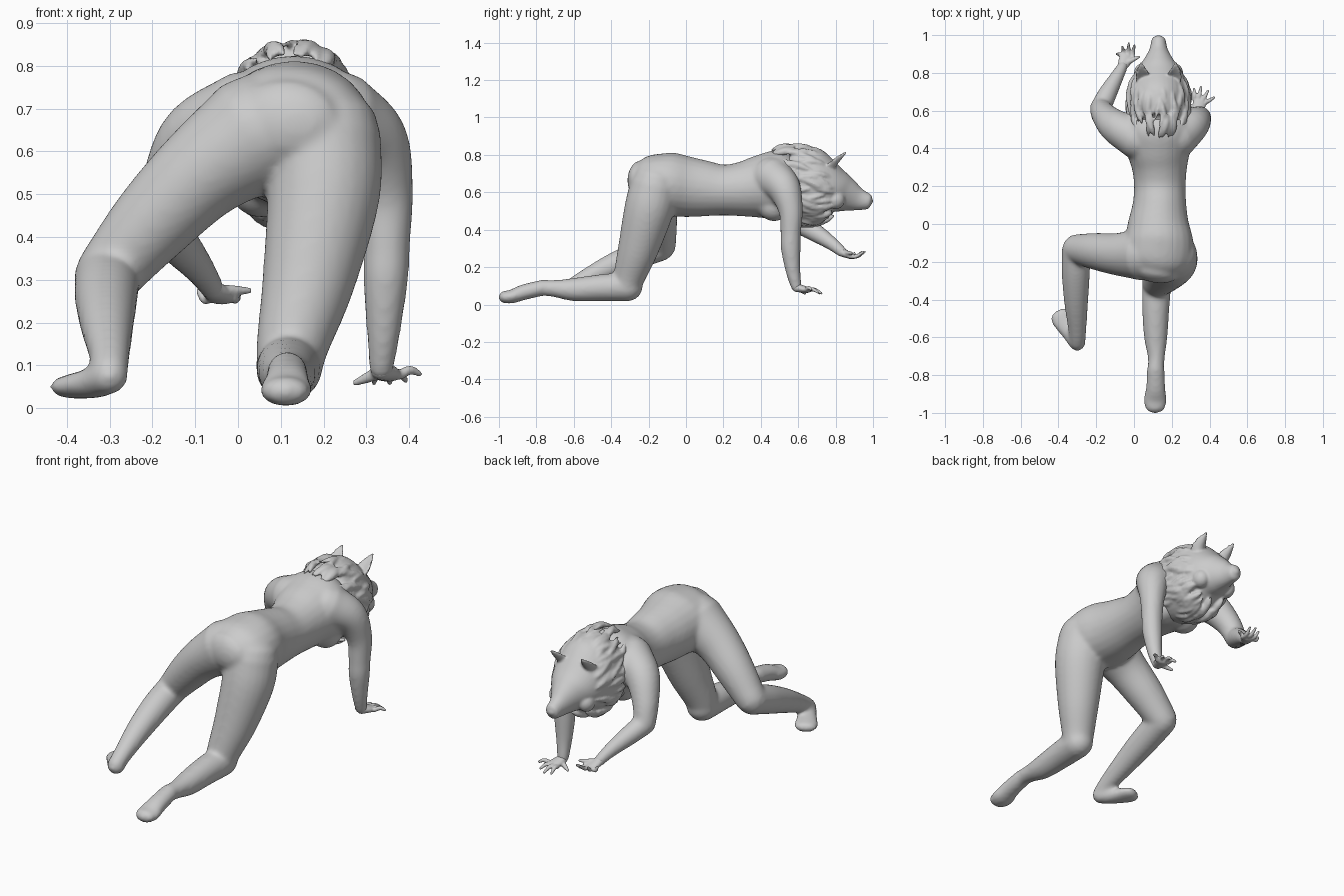
import bpy, bmesh, math, random
from mathutils import Vector

random.seed(4)
Y, Z = Vector((0, 1, 0)), Vector((0, 0, 1))


def spline(pts, t):
    """Catmull-Rom sample of (x, y, z, side radius, up radius)"""
    n = len(pts) - 1
    i = min(int(t), n - 1)
    f = t - i
    b, c = pts[i], pts[i + 1]
    a = pts[i - 1] if i else b * 2 - c
    d = pts[i + 2] if i + 2 <= n else c * 2 - b
    return 0.5 * (2 * b + (c - a) * f + (2 * a - 5 * b + 4 * c - d) * f * f
                  + (3 * b - a - 3 * c + d) * f ** 3)


def loft(bm, rows, ref=Y, cap=1.0, cup=0.0, steps=5, sides=24):
    """Rounded tube through rows, with domed ends"""
    pts = [Vector(tuple(r) if len(r) == 5 else tuple(r) + (r[3],)) for r in rows]
    count = (len(pts) - 1) * steps
    samples = [spline(pts, k / steps) for k in range(count + 1)]
    pos = [Vector(s[:3]) for s in samples]
    rings = []
    for k, s in enumerate(samples):
        t = (pos[min(k + 1, count)] - pos[max(k - 1, 0)]).normalized()
        rings.append((pos[k], t, max(s[3], .002), max(s[4], .002)))
    domes = [[], []]
    for e, (p, t, a, b) in enumerate((rings[0], rings[-1])):
        for ang in (25, 50, 70, 84):
            q = math.radians(ang)
            off = t * min(a, b) * cap * math.sin(q) * (1 if e else -1)
            domes[e].append((p + off, t, a * math.cos(q), b * math.cos(q)))
    rings = domes[0][::-1] + rings + domes[1]
    last = None
    for p, t, a, b in rings:
        side = t.cross(ref).normalized()
        up = side.cross(t)
        ring = []
        for j in range(sides):
            w = 2 * math.pi * j / sides
            u = math.cos(w)
            ring.append(bm.verts.new(p + side * a * u + up * (b * math.sin(w) + cup * a * u * u)))
        if last:
            for j in range(sides):
                m = (j + 1) % sides
                bm.faces.new((last[j], last[m], ring[m], ring[j]))
        else:
            bm.faces.new(ring[::-1])
        last = ring
    bm.faces.new(last)


def ball(bm, c, r):
    res = bmesh.ops.create_uvsphere(bm, u_segments=24, v_segments=16, radius=1)
    for v in res["verts"]:
        v.co = Vector(c) + Vector(v.co[i] * r[i] for i in range(3))


def finish(bm, name, voxel, iterations):
    """Fuse the overlapping pieces into one smooth skin"""
    bmesh.ops.recalc_face_normals(bm, faces=bm.faces)
    me = bpy.data.meshes.new(name)
    bm.to_mesh(me)
    bm.free()
    ob = bpy.data.objects.new(name, me)
    bpy.context.collection.objects.link(ob)
    m = ob.modifiers.new("fuse", 'REMESH')
    m.mode, m.voxel_size, m.use_smooth_shade = 'VOXEL', voxel, True
    s = ob.modifiers.new("soften", 'SMOOTH')
    s.factor, s.iterations = 0.5, iterations
    return ob


# Torso and chest
bm = bmesh.new()
loft(bm, [(.11, -.25, .67, .13, .10), (.12, -.19, .665, .18, .14), (.13, -.1, .645, .185, .17),
          (.13, 0, .63, .163, .163), (.135, .1, .62, .143, .15), (.137, .2, .612, .137, .136),
          (.135, .3, .617, .147, .147), (.13, .4, .63, .175, .17), (.13, .5, .64, .2, .185),
          (.13, .58, .64, .16, .15)], Z, .6)
for x in (.055, .205):
    ball(bm, (x, .47, .525), (.08, .085, .08))

# Straight leg: thigh, shin, foot
loft(bm, [(.2, -.165, .63, .135), (.2, -.2, .5, .132), (.165, -.255, .3, .109),
          (.13, -.3, .16, .087), (.12, -.315, .105, .079)])
loft(bm, [(.12, -.31, .095, .078), (.115, -.45, .09, .072), (.115, -.6, .08, .062),
          (.118, -.7, .085, .046), (.115, -.77, .09, .042)], Z)
loft(bm, [(.115, -.765, .09, .046, .043), (.115, -.87, .065, .052, .042),
          (.112, -.93, .043, .062, .037), (.112, -.968, .04, .055, .034)], Z)

# Bent leg: thigh, shin, foot
loft(bm, [(.04, -.16, .64, .14), (-.085, -.16, .55, .113), (-.2, -.145, .435, .098),
          (-.3, -.132, .318, .079)])
loft(bm, [(-.305, -.135, .31, .077), (-.308, -.27, .26, .074), (-.306, -.42, .195, .063),
          (-.3, -.56, .125, .048), (-.3, -.625, .085, .043)], Z)
loft(bm, [(-.3, -.63, .075, .044, .042), (-.335, -.575, .06, .048, .037),
          (-.375, -.51, .052, .06, .03), (-.392, -.48, .05, .056, .027)], Z)

# Arms
loft(bm, [(.23, .46, .68, .11), (.31, .525, .62, .09), (.345, .56, .5, .065), (.347, .56, .38, .055),
          (.345, .56, .3, .053), (.34, .572, .18, .04), (.335, .59, .095, .03)])
loft(bm, [(.02, .45, .68, .11), (-.095, .515, .63, .09), (-.157, .575, .53, .068),
          (-.178, .612, .44, .057)])
loft(bm, [(-.178, .612, .43, .056), (-.14, .69, .385, .05), (-.09, .78, .325, .037),
          (-.06, .835, .28, .029)])
finish(bm, "body", .010, 12)


# Hands: palm, four fingers and a thumb
def hand(name, wrist, knuckle, tips, thumb, lift):
    bm = bmesh.new()
    w, k = Vector(wrist), Vector(knuckle)
    loft(bm, [(*w, .026, .024), (*w.lerp(k, .5), .034, .02), (*k, .036, .016)], Z)
    across = (k - w).cross(Z).normalized()
    for i, tip in enumerate(tips):
        base = k + across * (-.03 + .02 * i)
        tip = Vector(tip)
        mid = base.lerp(tip, .5) + Z * lift
        loft(bm, [(*base, .012), (*mid, .011), (*tip, .007)], Z, sides=10)
    th = Vector(thumb)
    base = w.lerp(k, .25)
    loft(bm, [(*base, .017), (*base.lerp(th, .55), .013), (*th, .008)], Z, sides=10)
    finish(bm, name, .005, 3)


hand("right_hand", (.335, .592, .09), (.35, .65, .078),
     [(.318, .715, .06), (.355, .725, .06), (.392, .705, .065), (.425, .67, .08)],
     (.275, .635, .06), .01)
hand("left_hand", (-.062, .832, .28), (-.038, .885, .258),
     [(-.092, .9, .275), (-.062, .938, .28), (-.028, .955, .283), (.002, .945, .28)],
     (.025, .885, .275), -.012)

# Head: mane, skull and muzzle
bm = bmesh.new()
head = [(.13, .43, .72, .09, .09), (.13, .5, .67, .135, .175), (.13, .58, .645, .16, .208),
        (.13, .68, .63, .162, .206), (.13, .76, .615, .143, .158), (.13, .81, .603, .12, .118),
        (.13, .86, .585, .083, .092), (.13, .92, .563, .05, .062), (.13, .975, .55, .037, .042)]
loft(bm, head, Z, .5, steps=6, sides=40)
ball(bm, (.13, .985, .553), (.022, .016, .018))
profile = [Vector(r) for r in head]

# Hair locks flowing back over the mane
for n in range(130):
    ang = random.uniform(0, 2 * math.pi)
    start = random.uniform(1.7, 4.6)
    turn = random.uniform(-.25, .25)
    size = random.uniform(.011, .019)
    rows = []
    for f, w in ((0, .5), (.33, 1), (.66, .9), (1, .3)):
        s = spline(profile, max(start - 1.5 * f, .3))
        a = ang + turn * f
        rows.append((s[0] + (s[3] - .001) * math.cos(a), s[1], s[2] + (s[4] - .001) * math.sin(a),
                     size * w))
    loft(bm, rows, Vector((math.cos(ang), .01, math.sin(ang))), steps=3, sides=8)

# Ears, brows and cheeks on both sides
for s in (-1, 1):
    loft(bm, [(.13 + s * .075, .765, .70, .036, .02), (.13 + s * .085, .79, .745, .042, .014),
              (.13 + s * .09, .825, .785, .026, .011), (.13 + s * .092, .853, .812, .007, .006)],
         Z, cup=.5, sides=20)
    loft(bm, [(.13 + s * .095, .80, .64, .022), (.13 + s * .065, .85, .638, .017),
              (.13 + s * .035, .885, .622, .012)], Z, sides=12)
    ball(bm, (.13 + s * .085, .80, .56), (.045, .05, .05))
finish(bm, "head_and_mane", .007, 3)
